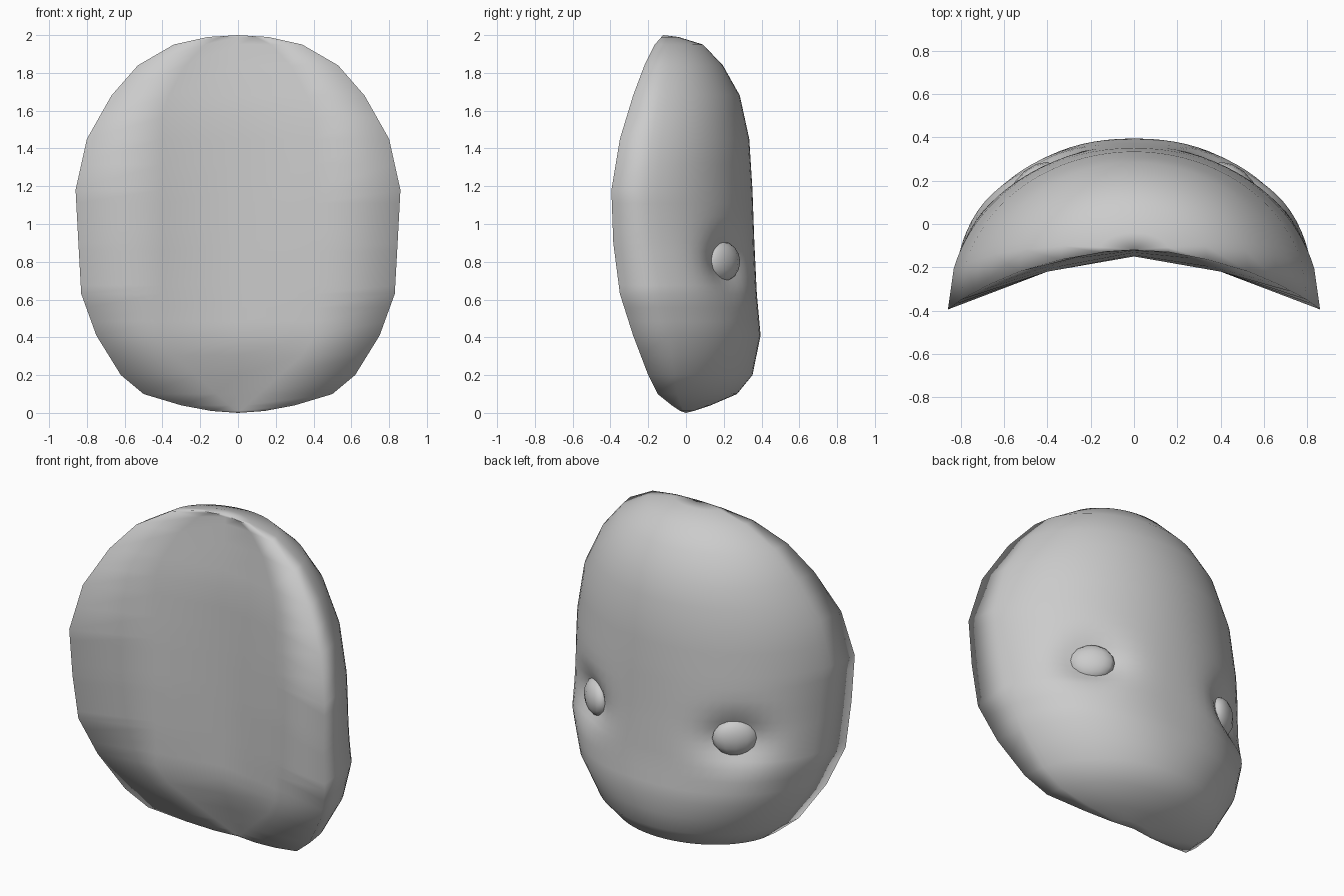
import bpy, bmesh, math
from mathutils import Vector

cube = bpy.data.objects.get("Cube")
if cube:
    bpy.data.objects.remove(cube, do_unlink=True)

grey = bpy.data.materials.new("plain grey")
grey.use_nodes = True
COLOUR = (0.6, 0.6, 0.6, 1)
grey.diffuse_color = COLOUR
grey.node_tree.nodes["Principled BSDF"].inputs["Base Color"].default_value = COLOUR

EYE = Vector((0.465, 0.19, 0.80))
OUT = Vector((0.64, 0.77, 0)).normalized()

# Head sections: height, half width, rim depth, face depth, squareness
SECTIONS = [
    (0.01, 0.14, -0.03, 0.04, 2), (0.04, 0.30, -0.075, 0.13, 2), (0.10, 0.50, -0.15, 0.27, 2),
    (0.20, 0.62, -0.20, 0.352, 2), (0.41, 0.75, -0.28, 0.395, 2.2),
    (0.63, 0.83, -0.35, 0.375, 2.3), (0.90, 0.845, -0.385, 0.362, 2.15),
    (1.18, 0.86, -0.395, 0.352, 2.02), (1.45, 0.80, -0.35, 0.335, 2),
    (1.68, 0.67, -0.28, 0.285, 2), (1.84, 0.53, -0.22, 0.195, 2),
    (1.95, 0.34, -0.165, 0.09, 2), (1.99, 0.16, -0.13, -0.04, 2)]
SPLITS = {0.20: 2, 0.41: 3, 0.63: 6, 0.90: 4, 1.18: 2, 1.45: 2}
ARC = 36


def refine(sections):
    """Extra sections where the face needs more shape."""
    rows = []
    for a, b in zip(sections, sections[1:]):
        n = SPLITS.get(a[0], 1)
        rows += [tuple(p + (q - p) * i / n for p, q in zip(a, b)) for i in range(n)]
    return rows + [sections[-1]]


def dent(p):
    """Press a soft socket around each eye."""
    side = 1 if p.x >= 0 else -1
    out = Vector((OUT.x * side, OUT.y, 0))
    d = p - Vector((EYE.x * side, EYE.y, EYE.z))
    d -= out * d.dot(out)
    r = math.hypot(d.x, d.y) / 0.17, d.z / 0.13
    return p - out * 0.085 * math.exp(-(r[0] ** 2 + r[1] ** 2))


def ring(z, width, rim, front, square):
    # Rounded face, from one rim to the other
    start = 0.25
    angles = [0] + [start + (math.pi - 2 * start) * i / ARC for i in range(ARC + 1)] + [math.pi]
    points = []
    for a in angles:
        c, s = math.cos(a), abs(math.sin(a)) if 0 < a < math.pi else 0
        x = math.copysign(abs(c) ** (2 / square), c) * width
        p = Vector((x, rim + (front - rim) * s ** (2 / square), z))
        points.append(dent(p) if s else p)
    # Hollow back cover
    low = min(1, z / 0.36)
    high = min(1, (2 - z) / 0.4)
    inner = 0.4 * low * high ** 0.4
    edge = (-0.12 - 0.10 * high) * low
    middle = (-0.12 - 0.03 * high) * low
    return points + [Vector((-inner, edge, z)), Vector((0, middle, z)), Vector((inner, edge, z))]


def finish(bm, name):
    bmesh.ops.recalc_face_normals(bm, faces=bm.faces)
    mesh = bpy.data.meshes.new(name)
    bm.to_mesh(mesh)
    bm.free()
    mesh.shade_smooth()
    mesh.materials.append(grey)
    obj = bpy.data.objects.new(name, mesh)
    bpy.context.collection.objects.link(obj)
    return obj


# Head shell
bm = bmesh.new()
rings = [[bm.verts.new(p) for p in ring(*s)] for s in refine(SECTIONS)]
count = len(rings[0])
for a, b in zip(rings, rings[1:]):
    for i in range(count):
        j = (i + 1) % count
        bm.faces.new((a[i], a[j], b[j], b[i]))
for loop, tip in ((rings[0], (0, 0, 0)), (rings[-1], (0, -0.12, 2))):
    v = bm.verts.new(tip)
    for i in range(count):
        bm.faces.new((loop[i], loop[(i + 1) % count], v))
finish(bm, "head")

# Eyes
for side, name in ((1, "left_eye"), (-1, "right_eye")):
    bm = bmesh.new()
    bmesh.ops.create_uvsphere(bm, u_segments=12, v_segments=8, radius=1)
    eye = finish(bm, name)
    eye.scale = (0.128, 0.068, 0.107)
    eye.location = (EYE.x * side, EYE.y, EYE.z)
    eye.rotation_euler.z = -side * math.atan2(OUT.x, OUT.y)
